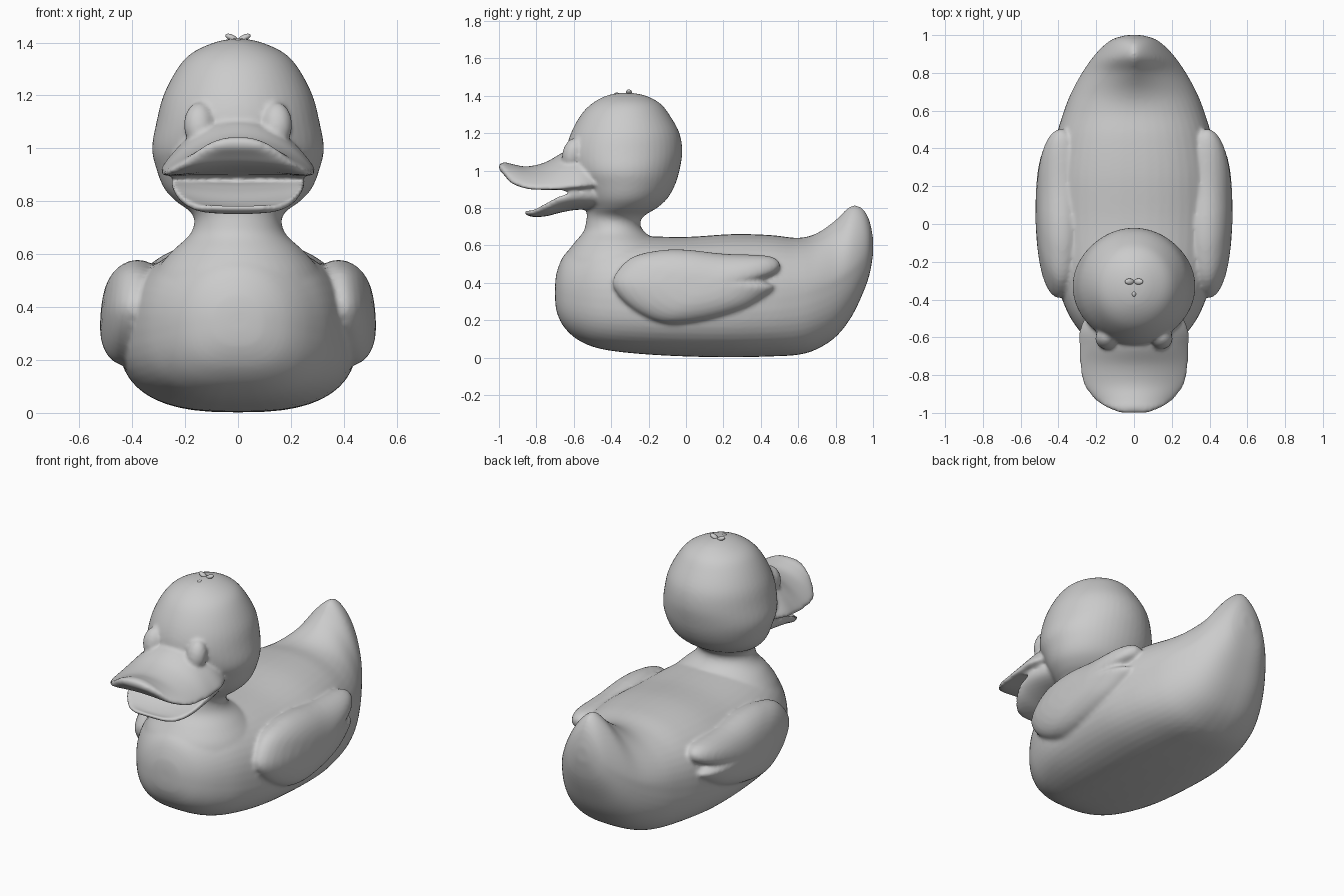
import bpy, bmesh
from math import sin, cos, pi, radians
from mathutils import Vector, Matrix

if "Cube" in bpy.data.objects:
    bpy.data.objects.remove(bpy.data.objects["Cube"])

N = 48
parts = []


def catmull(rows, steps=5, closed=False):
    """Smoothly resample a list of number tuples."""
    n, out = len(rows), []
    get = lambda i: rows[i % n] if closed else rows[max(0, min(n - 1, i))]
    for i in range(n if closed else n - 1):
        for k in range(steps):
            t = k / steps
            out.append([0.5 * (2 * b + (c - a) * t + (2 * a - 5 * b + 4 * c - d) * t * t
                               + (3 * b - a - 3 * c + d) * t ** 3)
                        for a, b, c, d in zip(get(i - 1), get(i), get(i + 1), get(i + 2))])
    if not closed:
        out.append(list(rows[-1]))
    return out


def finish(name, bm):
    bmesh.ops.recalc_face_normals(bm, faces=bm.faces)
    me = bpy.data.meshes.new(name)
    bm.to_mesh(me)
    bm.free()
    ob = bpy.data.objects.new(name, me)
    bpy.context.collection.objects.link(ob)
    return ob


def loft(name, rings):
    bm = bmesh.new()
    vs = [[bm.verts.new(p) for p in r] for r in rings]
    for a, b in zip(vs, vs[1:]):
        for i in range(len(a)):
            j = (i + 1) % len(a)
            bm.faces.new((a[i], a[j], b[j], b[i]))
    bm.faces.new(vs[0])
    bm.faces.new(vs[-1])
    return finish(name, bm)


def spow(v, e):
    return (abs(v) ** e) * (1 if v >= 0 else -1)


def body_ring(y, w, zb, zm, zt, n):
    ring = []
    for i in range(N):
        c, s = cos(2 * pi * i / N), sin(2 * pi * i / N)
        e = 2 / (n if s > 0 else 2.7)
        h = zt - zm if s > 0 else zm - zb
        ring.append((w * spow(c, e), y, zm + h * spow(s, e)))
    return ring


def bill_ring(y, w, zt, ze, zb, p):
    ring = []
    for i in range(N):
        c, s = cos(2 * pi * i / N), sin(2 * pi * i / N)
        a = abs(s)
        lip = 0.018 * a ** 0.5 * (1 - a ** p)
        z = ze + lip + (zt - ze) * a ** p if s > 0 else ze - lip + (zb - ze) * a ** p
        ring.append((w * c, y, z))
    return ring


# Body with upturned tail: y, half width, bottom, widest height, top, top roundness
body = [(-.70, .04, .31, .35, .39, 2), (-.69, .11, .24, .35, .46, 2),
        (-.65, .20, .16, .34, .55, 2), (-.57, .285, .09, .33, .61, 2.1),
        (-.45, .36, .045, .32, .655, 2.2), (-.25, .425, .02, .31, .65, 2.2),
        (0, .45, .006, .31, .645, 2.2), (.25, .45, .002, .31, .66, 2.2),
        (.45, .415, .006, .32, .655, 2.2), (.6, .37, .015, .34, .64, 2.1),
        (.7, .33, .045, .37, .665, 1.8), (.8, .275, .11, .41, .735, 1.5),
        (.88, .22, .21, .46, .81, 1.45), (.94, .165, .33, .51, .80, 1.5),
        (.98, .11, .44, .55, .735, 1.7), (1.0, .04, .55, .59, .64, 2)]
parts.append(loft("body", [body_ring(*r) for r in catmull(body)]))

# Neck and head: z, centre y, half width, half depth
head = [(.42, -.31, .36, .37), (.53, -.335, .315, .32), (.61, -.365, .25, .235),
        (.67, -.385, .185, .165), (.72, -.39, .165, .145), (.76, -.375, .18, .155),
        (.80, -.345, .235, .19), (.85, -.33, .28, .23), (.92, -.325, .308, .265),
        (1.0, -.33, .325, .295), (1.1, -.33, .308, .31), (1.2, -.325, .282, .29),
        (1.3, -.325, .23, .235), (1.36, -.32, .175, .18), (1.40, -.32, .09, .105),
        (1.415, -.32, .02, .03)]
parts.append(loft("head", [[(rx * cos(2 * pi * i / N), yc + ry * sin(2 * pi * i / N), z)
                            for i in range(N)] for z, yc, rx, ry in catmull(head)]))

# Bill halves: y, half width, top, edge height, bottom, arch power
upper = [(-1.0, .07, 1.035, 1.02, 1.005, 2), (-.97, .145, 1.045, .985, .975, 2),
         (-.93, .205, 1.035, .94, .94, 2), (-.85, .265, 1.022, .91, .92, 2),
         (-.75, .285, 1.045, .905, .91, 2), (-.65, .29, 1.10, .91, .90, 2),
         (-.55, .285, 1.12, .92, .90, 2), (-.42, .22, 1.1, .93, .92, 2)]
lower = [(-.86, .10, .785, .78, .765, 1), (-.82, .17, .78, .785, .752, 1),
         (-.75, .225, .80, .825, .755, 1), (-.67, .25, .84, .865, .775, 1),
         (-.58, .25, .87, .88, .79, 1), (-.45, .22, .87, .88, .79, 1)]
for name, rows in (("upper_bill", upper), ("lower_bill", lower)):
    parts.append(loft(name, [bill_ring(*r) for r in catmull(rows)]))

# Wings: rounded outline (y, z) with a feather notch, bulging outwards
outline = catmull([(-.39, .42), (-.3, .53), (-.15, .572), (0, .577), (.2, .555), (.43, .545),
                   (.5, .51), (.49, .46), (.42, .415), (.475, .38), (.43, .33), (.3, .25),
                   (.1, .195), (-.1, .18), (-.25, .235), (-.36, .33)], 4, True)
CY, CZ = .1, .39
for side in (-1, 1):
    rings = []
    for k in range(17):
        a = -pi / 2 + pi * k / 16
        s = max(.02, cos(a)) ** .75
        rings.append([(side * (.40 - .1 * (CZ + (z - CZ) * s - .37) + .12 * sin(a)),
                       CY + (y - CY) * s, CZ + (z - CZ) * s) for y, z in outline])
    parts.append(loft("wing", rings))

    # Raised eyes
    bm = bmesh.new()
    m = (Matrix.Translation((side * .147, -.606, 1.09)) @ Matrix.Rotation(radians(-14), 4, 'X')
         @ Matrix.Diagonal((.058, .055, .085, 1)))
    bmesh.ops.create_uvsphere(bm, u_segments=24, v_segments=16, radius=1, matrix=m)
    parts.append(finish("eye", bm))

# Fuse everything into one moulded skin
bpy.ops.object.select_all(action='DESELECT')
for ob in parts:
    ob.select_set(True)
duck = parts[0]
bpy.context.view_layer.objects.active = duck
bpy.ops.object.join()
duck.name = "rubber_duck"
mod = duck.modifiers.new("fuse", 'REMESH')
mod.mode = 'VOXEL'
mod.voxel_size = .011
mod.use_smooth_shade = True
sm = duck.modifiers.new("soften", 'SMOOTH')
sm.factor = .5
sm.iterations = 6
for m in ("fuse", "soften"):
    bpy.ops.object.modifier_apply(modifier=m)

# Small feather tuft on the crown
bm = bmesh.new()
for x, y, z, tilt in ((.024, -.305, 1.418, 65), (-.024, -.305, 1.418, -65), (0, -.37, 1.405, 0)):
    m = (Matrix.Translation((x, y, z)) @ Matrix.Rotation(radians(tilt), 4, 'Y')
         @ Matrix.Diagonal((.012, .016, .026 if tilt else .012, 1)))
    bmesh.ops.create_uvsphere(bm, u_segments=16, v_segments=10, radius=1, matrix=m)
for f in bm.faces:
    f.smooth = True
finish("head_tuft", bm)
